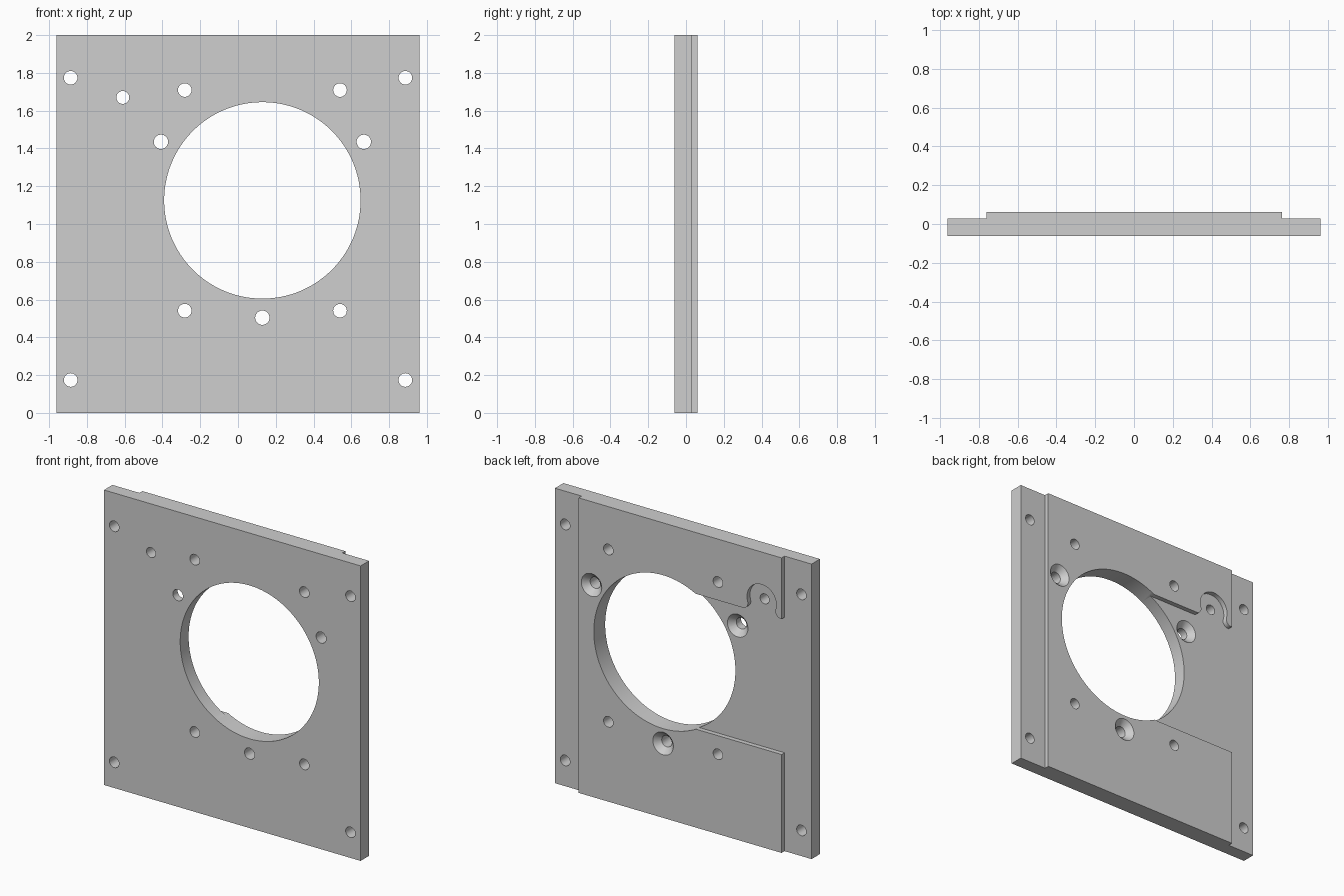
import bpy, bmesh, math
from mathutils import Matrix, Vector

if "Cube" in bpy.data.objects:
    bpy.data.objects.remove(bpy.data.objects["Cube"])

FRONT, STEP, BACK = -0.061, 0.029, 0.061

grey = bpy.data.materials.new("light grey")
grey.diffuse_color = (0.62, 0.62, 0.62, 1)
grey.use_nodes = True
grey.node_tree.nodes["Principled BSDF"].inputs["Base Color"].default_value = grey.diffuse_color


def make_object(name, bm):
    bmesh.ops.recalc_face_normals(bm, faces=bm.faces)
    mesh = bpy.data.meshes.new(name)
    bm.to_mesh(mesh)
    bm.free()
    mesh.materials.append(grey)
    ob = bpy.data.objects.new(name, mesh)
    bpy.context.collection.objects.link(ob)
    return ob


def slab(name, outline, y0, y1):
    """Extrude an (x, z) outline from y0 to y1."""
    bm = bmesh.new()
    face = bm.faces.new([bm.verts.new((x, y0, z)) for x, z in outline])
    ext = bmesh.ops.extrude_face_region(bm, geom=[face])["geom"]
    bmesh.ops.translate(bm, vec=(0, y1 - y0, 0),
                        verts=[v for v in ext if isinstance(v, bmesh.types.BMVert)])
    return make_object(name, bm)


def round_cutter(name, x, z, y0, y1, r0, r1, segments):
    """Cylinder or cone along y, radius r0 at y0 and r1 at y1."""
    bm = bmesh.new()
    bmesh.ops.create_cone(bm, cap_ends=True, segments=segments, radius1=r0,
                          radius2=r1, depth=y1 - y0)
    bmesh.ops.transform(bm, verts=bm.verts, matrix=Matrix.Translation(
        Vector((x, (y0 + y1) / 2, z))) @ Matrix.Rotation(-math.pi / 2, 4, 'X'))
    return make_object(name, bm)


def arc(cx, cz, r, a0, a1, n):
    angles = [math.radians(a0 + (a1 - a0) * i / n) for i in range(n + 1)]
    return [(cx + r * math.cos(a), cz + r * math.sin(a)) for a in angles]


def boolean(target, other, operation):
    mod = target.modifiers.new(operation.lower(), 'BOOLEAN')
    mod.operation, mod.object, mod.solver = operation, other, 'EXACT'
    bpy.context.view_layer.objects.active = target
    bpy.ops.object.modifier_apply(modifier=mod.name)
    bpy.data.objects.remove(other, do_unlink=True)


# Base plate
plate = slab("mounting_plate", [(-0.962, 0), (0.962, 0), (0.962, 2), (-0.962, 2)], FRONT, STEP)

# Raised back pad, with a side recess and a rounded notch around the small hole
tangent = math.degrees(math.atan2(0.045, 0.143))
outline = [(-0.76, 0), (0.762, 0), (0.762, 2), (-0.76, 2)]
outline += arc(-0.753, 1.625, 0.04, -100, tangent, 10)
outline += arc(-0.61, 1.67, 0.11, 180 + tangent, -tangent, 24)[1:]
outline += arc(-0.467, 1.625, 0.04, 180 - tangent, 270, 8)[1:]
outline += [(0.1, 1.585), (0.1, 0.667), (-0.76, 0.667)]
boolean(plate, slab("raised_pad", outline, -0.01, BACK), 'UNION')

# Large round opening
boolean(plate, round_cutter("opening", 0.129, 1.125, -0.2, 0.2, 0.52, 0.52, 128), 'DIFFERENCE')

# Through holes: corners, inner square, and one small hole
holes = [(sx * 0.886, z, 0.036) for sx in (-1, 1) for z in (0.174, 1.774)]
holes += [(x, z, 0.036) for x in (-0.282, 0.54) for z in (0.541, 1.709)]
holes += [(-0.61, 1.67, 0.034)]
# Countersunk holes, with the height of the surface each one opens on
sunk = [(-0.408, 1.435, STEP), (0.666, 1.435, BACK), (0.129, 0.504, BACK)]
holes += [(x, z, 0.038) for x, z, _ in sunk]
for x, z, r in holes:
    boolean(plate, round_cutter("hole", x, z, -0.2, 0.2, r, r, 32), 'DIFFERENCE')
for x, z, y in sunk:
    boolean(plate, round_cutter("countersink", x, z, y - 0.05, y + 0.01,
                                0.027, 0.087, 32), 'DIFFERENCE')

# Smooth round walls, sharp edges
bpy.ops.object.select_all(action='DESELECT')
plate.select_set(True)
bpy.context.view_layer.objects.active = plate
bpy.ops.object.shade_smooth_by_angle(angle=math.radians(30))
